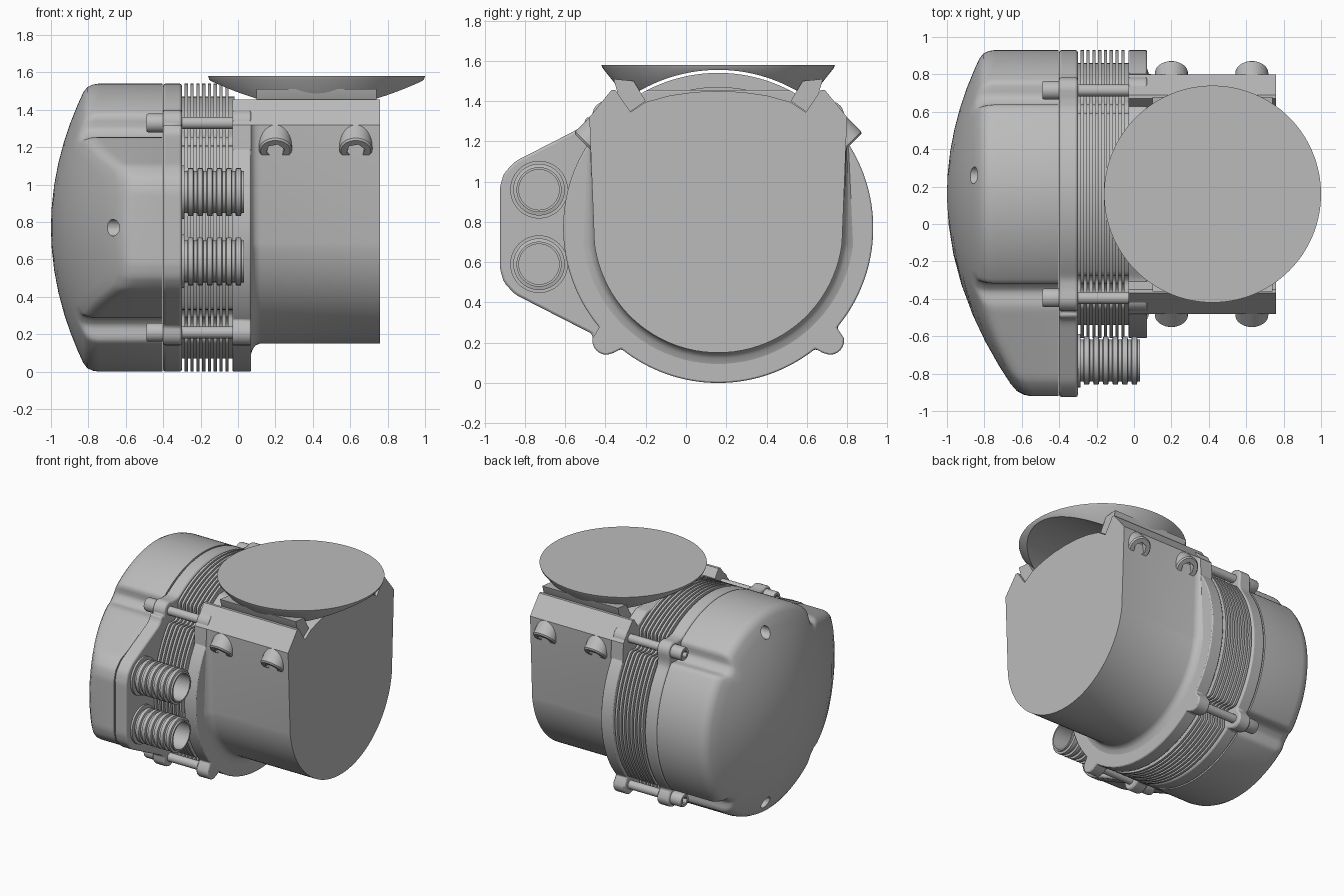
import bpy, bmesh, math
from mathutils import Vector

cube = bpy.data.objects.get("Cube")
if cube:
    bpy.data.objects.remove(cube)

metal = bpy.data.materials.new("grey metal")
metal.use_nodes = True
GREY = (0.5, 0.5, 0.5, 1)
metal.diffuse_color = GREY
metal.node_tree.nodes["Principled BSDF"].inputs["Base Color"].default_value = GREY

AXIS = Vector((0, 0.16, 0.77))      # main motor axis, running along x
BOLT_Y, BOLT_Z = 0.555, 0.56
BOLTS = [(sy * BOLT_Y, sz * BOLT_Z) for sy in (-1, 1) for sz in (-1, 1)]
N = 288


def ring(radius, count=N):
    """Polar outline; radius is a number or a function of the angle."""
    pts = []
    for i in range(count):
        a = math.tau * i / count
        r = radius(a) if callable(radius) else radius
        pts.append((r * math.cos(a), r * math.sin(a)))
    return pts


def shade(obj, angle=35):
    bpy.ops.object.select_all(action='DESELECT')
    obj.select_set(True)
    bpy.context.view_layer.objects.active = obj
    bpy.ops.object.shade_smooth_by_angle(angle=math.radians(angle))


def loft(name, rings, origin=AXIS, direction=(1, 0, 0), closed=False, bevel=0):
    """Skin a list of (x, outline) rings, then aim local x along direction."""
    bm = bmesh.new()
    rows = [[bm.verts.new((x, y, z)) for y, z in pts] for x, pts in rings]
    n = len(rows[0])
    pairs = list(zip(rows, rows[1:])) + ([(rows[-1], rows[0])] if closed else [])
    for a, b in pairs:
        for i in range(n):
            j = (i + 1) % n
            bm.faces.new((a[i], a[j], b[j], b[i]))
    if not closed:
        bm.faces.new(rows[0])
        bm.faces.new(rows[-1])
    bmesh.ops.recalc_face_normals(bm, faces=bm.faces)
    mesh = bpy.data.meshes.new(name)
    bm.to_mesh(mesh)
    bm.free()
    mesh.materials.append(metal)
    obj = bpy.data.objects.new(name, mesh)
    bpy.context.collection.objects.link(obj)
    turn = Vector((1, 0, 0)).rotation_difference(Vector(direction))
    mesh.transform(turn.to_matrix().to_4x4())
    obj.location = origin
    if bevel:
        mod = obj.modifiers.new("soft edge", 'BEVEL')
        mod.width, mod.segments, mod.angle_limit = bevel, 2, math.radians(50)
    shade(obj)
    return obj


def cut(obj, cutter):
    mod = obj.modifiers.new("cut", 'BOOLEAN')
    mod.operation, mod.solver, mod.object = 'DIFFERENCE', 'EXACT', cutter
    bpy.context.view_layer.objects.active = obj
    bpy.ops.object.modifier_apply(modifier=mod.name)
    bpy.data.objects.remove(cutter)
    shade(obj)


def polygon_ray(points):
    """Distance from the axis to a convex polygon, as a function of angle."""
    edges = []
    for (y0, z0), (y1, z1) in zip(points, points[1:] + points[:1]):
        ny, nz = z1 - z0, y0 - y1
        edges.append((ny, nz, ny * y0 + nz * z0))

    def ray(a):
        hits = [d / (ny * math.cos(a) + nz * math.sin(a)) for ny, nz, d in edges
                if (ny * math.cos(a) + nz * math.sin(a)) * d > 1e-9]
        return min(hits)
    return ray


def ears(a, base, size=0.07):
    """Grow a rounded ear around each long bolt."""
    r = base
    for y, z in BOLTS:
        d, phi = math.hypot(y, z), a - math.atan2(z, y)
        s = size ** 2 - (d * math.sin(phi)) ** 2
        if s > 0 and math.cos(phi) > 0:
            r = max(r, d * math.cos(phi) + math.sqrt(s))
        elif math.cos(phi) > 0:
            r = max(r, base + 0.05 * math.exp(-((abs(phi) - 0.06) / 0.06) ** 2))
    return r


def scallops(a, depth=0.065):
    """Depth of the grooves that clear the long bolts."""
    total = 0
    for y, z in BOLTS:
        phi = (a - math.atan2(z, y) + math.pi) % math.tau - math.pi
        total += depth * math.exp(-(phi / 0.085) ** 4)
    return total


def lobe(tip, corner, root, waist):
    side = [(-0.02 + tip, 0.2), (tip, 0.27), (corner, 0.33), (root, waist), (0.3, 0.5)]
    return polygon_ray([(y, -z) for y, z in side] + [(y, z) for y, z in reversed(side)])


flange_lobe = lobe(-1.065, -1.01, -0.6, 0.54)
cover_lobe = lobe(-1.06, -1.0, -0.56, 0.5)


def flange_r(a):
    return ears(a, max(0.77, flange_lobe(a)))


def cover_r(a):
    return max(0.77, cover_lobe(a)) - scallops(a)


def fin_r(a):
    return 0.77 - scallops(a)


def plate_r(a):
    r = ears(a, 0.77)
    return min(r, 0.685 / math.sin(a)) if math.sin(a) > 0.1 else r


# Domed side cover: outline lofted onto a paraboloid
def cover_row(t, lift=0):
    return [(-1 + 0.33 * (y * y + z * z) * t * t + lift, y * t, z * t)
            for y, z in ring(cover_r)]


cover = loft("side_cover", [(0, ring(cover_r))] * 13)
steps = [(t, 0) for t in (0.02, 0.15, 0.3, 0.45, 0.6, 0.73, 0.85, 0.94)]
steps += [(0.975, 0.008), (0.993, 0.03), (1, 0.06)]
rows = [cover_row(t, lift) for t, lift in steps]
rows += [[(x, y, z) for y, z in ring(cover_r)] for x in (-0.45, -0.405)]
for v, co in zip(cover.data.vertices, [p for row in rows for p in row]):
    v.co = co
bm = bmesh.new()
bm.from_mesh(cover.data)
bmesh.ops.recalc_face_normals(bm, faces=bm.faces)
bm.to_mesh(cover.data)
bm.free()
for y, z in ((-1.0, 0), (0.1, 0.65), (0.1, -0.65)):
    depth = -1 + 0.33 * (y * y + z * z)
    hole = loft("hole_cutter", [(depth - 0.1, ring(0.045, 24)), (depth + 0.08, ring(0.045, 24))],
                AXIS + Vector((0, y, z)))
    cut(cover, hole)

# Flange, finned barrel and mounting plate
loft("flange", [(-0.4, ring(flange_r)), (-0.3, ring(flange_r))], bevel=0.012)
fins = []
FINS, START, PITCH = 8, -0.285, 0.031
for i in range(FINS):
    x = START + i * PITCH
    for dx, drop in ((0, 0.07), (0, 0), (0.017, 0), (0.017, 0.07)):
        fins.append((x + dx, ring(lambda a: fin_r(a) - drop)))
core = ring(lambda a: fin_r(a) - 0.07)
loft("cooling_fins", [(-0.31, core)] + fins + [(-0.02, core)])
loft("mounting_plate", [(-0.03, ring(plate_r)), (0.07, ring(plate_r))], bevel=0.008)

# U-shaped body with clamp notches along the top
half = [(0.62 * math.sin(math.radians(a)), -0.62 * math.cos(math.radians(a)))
        for a in range(3, 80, 4)]
half += [(0.615, -0.08), (0.64, 0.55), (0.53, 0.685), (0.51, 0.685), (0.435, 0.575),
         (0.36, 0.625), (0.24, 0.658), (0.12, 0.675)]
outline = half + [(0, 0.68)] + [(-y, z) for y, z in reversed(half)]


def flared(k):
    out = []
    for y, z in outline:
        s = 1 + (k if z < 0.3 else 0)
        out.append((y * s, z * s))
    return out


loft("body", [(-0.03, flared(0.09)), (0.07, flared(0.09)), (0.08, flared(0.045)),
              (0.095, flared(0.015)), (0.12, outline), (0.76, outline)])

# Round top adapter with saddle cut underneath and clamp legs
TOP = Vector((0.42, 0.16, 0))
adapter = loft("top_adapter", [(1.42, ring(0.46, 128)), (1.565, ring(0.575, 128)),
                               (1.58, ring(0.58, 128))], TOP, (0, 0, 1))
cut(adapter, loft("saddle_cutter", [(-0.5, ring(0.785, 160)), (1.5, ring(0.785, 160))]))
for side, label in ((-1, "front"), (1, "back")):
    leg = [(side * y, z) for y, z in
           ((0.5, 0.67), (0.437, 0.577), (0.36, 0.63), (0.42, 0.73), (0.52, 0.74))]
    loft(label + "_clamp_leg", [(0.1, leg), (0.74, leg)])


# Socket screws: cylinder with a hexagonal recess
def hexagon(size):
    return lambda a: size / math.cos(a % (math.pi / 3) - math.pi / 6)


def socket_screw(name, face, direction, radius, length):
    loft(name, [(-length, ring(radius, 48)), (-0.01, ring(radius, 48)),
                (0, ring(radius * 0.9, 48)), (0, ring(hexagon(radius * 0.5), 48)),
                (-radius * 0.6, ring(hexagon(radius * 0.5), 48))], face, direction)


for side, label in ((-1, "front"), (1, "back")):
    for x in (0.2, 0.63):
        socket_screw(label + "_clamp_screw", AXIS + Vector((x, side * 0.655, 0.41)),
                     Vector((0, side, -1)).normalized(), 0.088, 0.22)

for y, z in BOLTS:
    spot = AXIS + Vector((0, y, z))
    socket_screw("long_bolt_head", spot + Vector((-0.49, 0, 0)), Vector((-1, 0.0001, 0)), 0.05, 0.1)
    loft("long_bolt_shaft", [(-0.4, ring(0.032, 24)), (0, ring(0.032, 24))], spot)

# Two ribbed hose connectors
RIBS = 6
for z, label in ((0.96, "upper"), (0.59, "lower")):
    shape = [(-0.305, 0.1), (-0.305, 0.143), (-0.285, 0.143), (-0.285, 0.112)]
    for i in range(RIBS):
        x = -0.27 + i * 0.051
        shape += [(x, 0.112), (x + 0.004, 0.128), (x + 0.03, 0.128), (x + 0.034, 0.112)]
    shape += [(0.033, 0.112), (0.033, 0.1)]
    loft(label + "_hose_connector", [(x, ring(r, 64)) for x, r in shape],
         Vector((0, -0.73, z)), closed=True)
